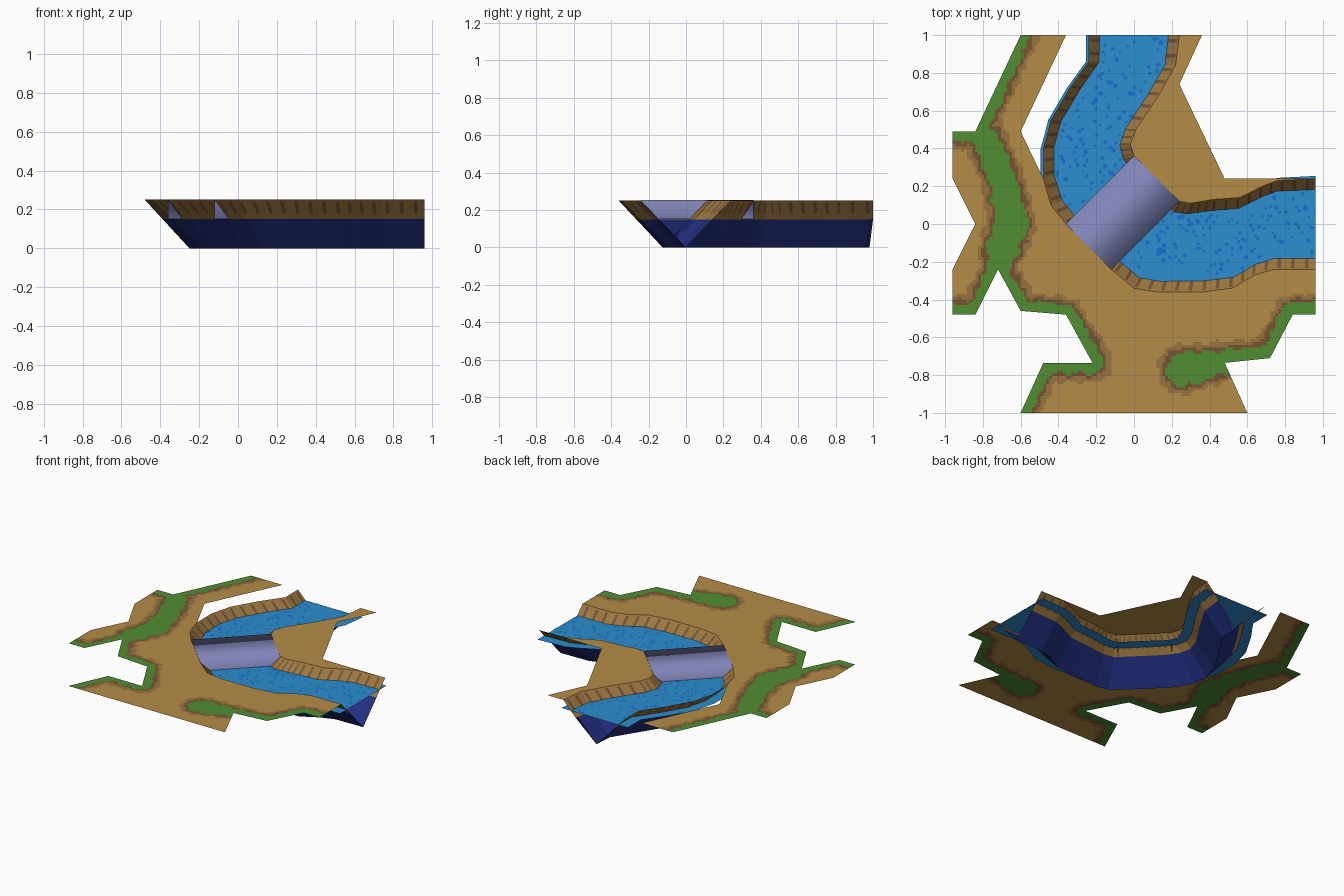
import bpy, bmesh, math, random
from mathutils import Vector

random.seed(4)
if "Cube" in bpy.data.objects:
    bpy.data.objects.remove(bpy.data.objects["Cube"])

TOP, BED_LINE, WATER_Z = 0.25, 0.15, 0.19


def material(name, rgb):
    """Flat colour given in display values, stored as linear values."""
    color = [(c / 255 / 12.92 if c < 11 else ((c / 255 + 0.055) / 1.055) ** 2.4) for c in rgb] + [1]
    mat = bpy.data.materials.new(name)
    mat.use_nodes = True
    mat.diffuse_color = color
    mat.node_tree.nodes["Principled BSDF"].inputs["Base Color"].default_value = color
    return mat


sand = material("sand", (180, 140, 70))
pale_dirt = material("pale dirt", (152, 114, 62))
dirt = material("dirt", (118, 84, 52))
grass = material("grass", (80, 142, 50))
bank = material("bank earth", (158, 120, 64))
deep = material("riverbed navy", (34, 47, 128))
water = material("water blue", (45, 142, 208))
ripple = material("ripple blue", (22, 112, 208))
stone = material("bridge violet", (130, 134, 186))


def finish(name, bm, mats, smooth=False):
    mesh = bpy.data.meshes.new(name)
    bm.to_mesh(mesh)
    bm.free()
    for mat in mats:
        mesh.materials.append(mat)
    for poly in mesh.polygons:
        poly.use_smooth = smooth
    obj = bpy.data.objects.new(name, mesh)
    bpy.context.collection.objects.link(obj)
    return obj


# River rims, from the back end round the bend to the left end
outer = [(-.24, 1), (-.24, .86), (-.34, .72), (-.44, .55), (-.48, .4), (-.48, .24),
         (-.44, .1), (-.36, 0), (-.24, -.12), (-.12, -.24), (0, -.34), (.12, -.36),
         (.36, -.36), (.52, -.34), (.64, -.27), (.74, -.24), (.96, -.24)]
inner = [(.24, 1), (.22, .84), (.13, .68), (.01, .5), (-.02, .42), (0, .36),
         (.06, .3), (.1, .26), (.14, .22), (.2, .16), (.24, .12), (.3, .11),
         (.42, .13), (.56, .14), (.68, .2), (.76, .23), (.96, .24)]
outer = [Vector(p) for p in outer]
inner = [Vector(p) for p in inner]

# Finely spaced cross-sections of the river
sections = []
for i in range(len(outer) - 1):
    steps = max(1, round((outer[i + 1] - outer[i]).length / 0.018))
    for k in range(steps):
        sections.append((outer[i].lerp(outer[i + 1], k / steps),
                         inner[i].lerp(inner[i + 1], k / steps)))
sections.append((outer[-1], inner[-1]))


def across(section, t, z):
    p = section[0].lerp(section[1], t)
    return Vector((p.x, p.y, z))


def loft(rows):
    """Skin rows of points; returns the bmesh and its faces by row and column."""
    bm = bmesh.new()
    verts = [[bm.verts.new(p) for p in row] for row in rows]
    faces = []
    for i, (a, b) in enumerate(zip(verts, verts[1:])):
        for j in range(len(a) - 1):
            faces.append((i, j, bm.faces.new((a[j], b[j], b[j + 1], a[j + 1]))))
    return bm, faces


# River trough: V-shaped, with barred earth banks above a navy bed
levels = [TOP, 0.242, 0.18, BED_LINE, 0]
half = [(0.5 * (TOP - z) / TOP, z) for z in levels]
profile = half + [(1 - t, z) for t, z in reversed(half[:-1])]
rows = [[across(s, t, z) for t, z in profile] for s in sections]
rows[0][len(levels) - 1].y = 0.96
bm, faces = loft(rows)
for i, j, face in faces:
    level = min(j, len(profile) - 2 - j)
    if level == 3:
        face.material_index = 2
    elif level == 1 and i % 4 == 1:
        face.material_index = 1
finish("river_trough", bm, [bank, dirt, deep])

# Water sheet, slightly wider than the trough
bm, faces = loft([[across(s, t, WATER_Z) for t in (-.03, 1.03)] for s in sections])
finish("water", bm, [water])

# Ripple flecks
bm = bmesh.new()
for n in range(len(sections) * 2):
    s = sections[n // 2]
    center = across(s, random.uniform(0.15, 0.85), WATER_Z + 0.002)
    radius = random.uniform(0.007, 0.014)
    ring = []
    for k in range(6):
        a = k * math.pi / 3
        r = radius * random.uniform(0.7, 1.2)
        p = center + Vector((r * math.cos(a), r * math.sin(a), 0))
        p.x, p.y = min(p.x, .96), min(p.y, 1)
        ring.append(bm.verts.new(p))
    bm.faces.new(ring)
finish("water_ripples", bm, [ripple])

# Grass verges as paths of x, y and half width
verges = [
    [(-.6, 1, .05), (-.84, .49, .06), (-.96, .49, .05)],
    [(-.84, .49, .06), (-.78, .44, .07), (-.69, .22, .07), (-.645, 0, .085),
     (-.7, -.13, .085), (-.72, -.24, .05), (-.84, -.48, .05), (-.96, -.48, .06)],
    [(-.72, -.24, .05), (-.6, -.46, .06), (-.36, -.48, .05), (-.22, -.73, .06),
     (-.48, -.73, .06), (-.6, -1, .05)],
    [(.26, -.77, .09), (.48, -.73, .06), (.72, -.7, .055), (.84, -.48, .06), (.96, -.48, .07)],
]


def verge_distance(p):
    """Distance beyond the nearest grass edge."""
    best = 9
    for path in verges:
        for a, b in zip(path, path[1:]):
            pa, pb = Vector(a[:2]), Vector(b[:2])
            d = pb - pa
            t = min(1, max(0, (p - pa).dot(d) / d.length_squared))
            best = min(best, (p - pa - d * t).length - (a[2] + (b[2] - a[2]) * t))
    return best + 0.012 * math.sin(p.x * 60) * math.sin(p.y * 55 + 1)


def ground(name, outline, cell=0.015):
    """Flat plot, cut in small cells that take their colour from the verges."""
    bm = bmesh.new()
    face = bm.faces.new([bm.verts.new((p[0], p[1], TOP)) for p in outline])
    face.normal_update()
    if face.normal.z < 0:
        face.normal_flip()
    bmesh.ops.triangulate(bm, faces=bm.faces[:])
    for axis in (Vector((1, 0, 0)), Vector((0, 1, 0))):
        spread = [v.co.dot(axis) for v in bm.verts]
        cut = min(spread) + cell
        while cut < max(spread):
            near = [f for f in bm.faces if min(v.co.dot(axis) for v in f.verts) < cut
                    < max(v.co.dot(axis) for v in f.verts)]
            geom = set(near)
            for f in near:
                geom.update(f.verts, f.edges)
            bmesh.ops.bisect_plane(bm, geom=list(geom), dist=1e-5,
                                   plane_co=axis * cut, plane_no=axis)
            cut += cell
    for f in bm.faces:
        d = verge_distance(f.calc_center_median().xy)
        f.material_index = 3 if d < 0 else 2 if d < 0.02 else 1 if d < 0.045 else 0
    return finish(name, bm, [sand, pale_dirt, dirt, grass])


# Main ground on the outside of the bend
edge = [(-.36, 1), (-.6, 1), (-.84, .49), (-.96, .49), (-.96, .24), (-.84, 0), (-.96, -.24),
        (-.96, -.48), (-.84, -.48), (-.72, -.24), (-.6, -.46), (-.36, -.48), (-.22, -.735),
        (-.48, -.735), (-.6, -1), (.6, -1), (.48, -.735), (.72, -.71), (.84, -.48), (.96, -.48)]
ground("main_ground", edge + list(reversed(outer[5:])) + [(-.6, .49)])

# Smaller ground on the inside of the bend
ground("inner_ground", inner + [(.48, .24), (.24, .74), (.36, 1)], cell=0.2)

# Bridge: a softly shaded deck with two side walls, open at the ends
deck = [((-.36, 0), BED_LINE), ((-.36, 0), TOP), ((-.12, -.24), TOP), ((-.12, -.24), BED_LINE)]
rows = [[Vector((p[0] + s, p[1] + s, z + 0.002)) for p, z in deck] for s in (0, .36)]
bm, faces = loft(rows)
bm.normal_update()
if faces[1][2].normal.z < 0:
    bmesh.ops.reverse_faces(bm, faces=bm.faces[:])
finish("bridge", bm, [stone], smooth=True)
